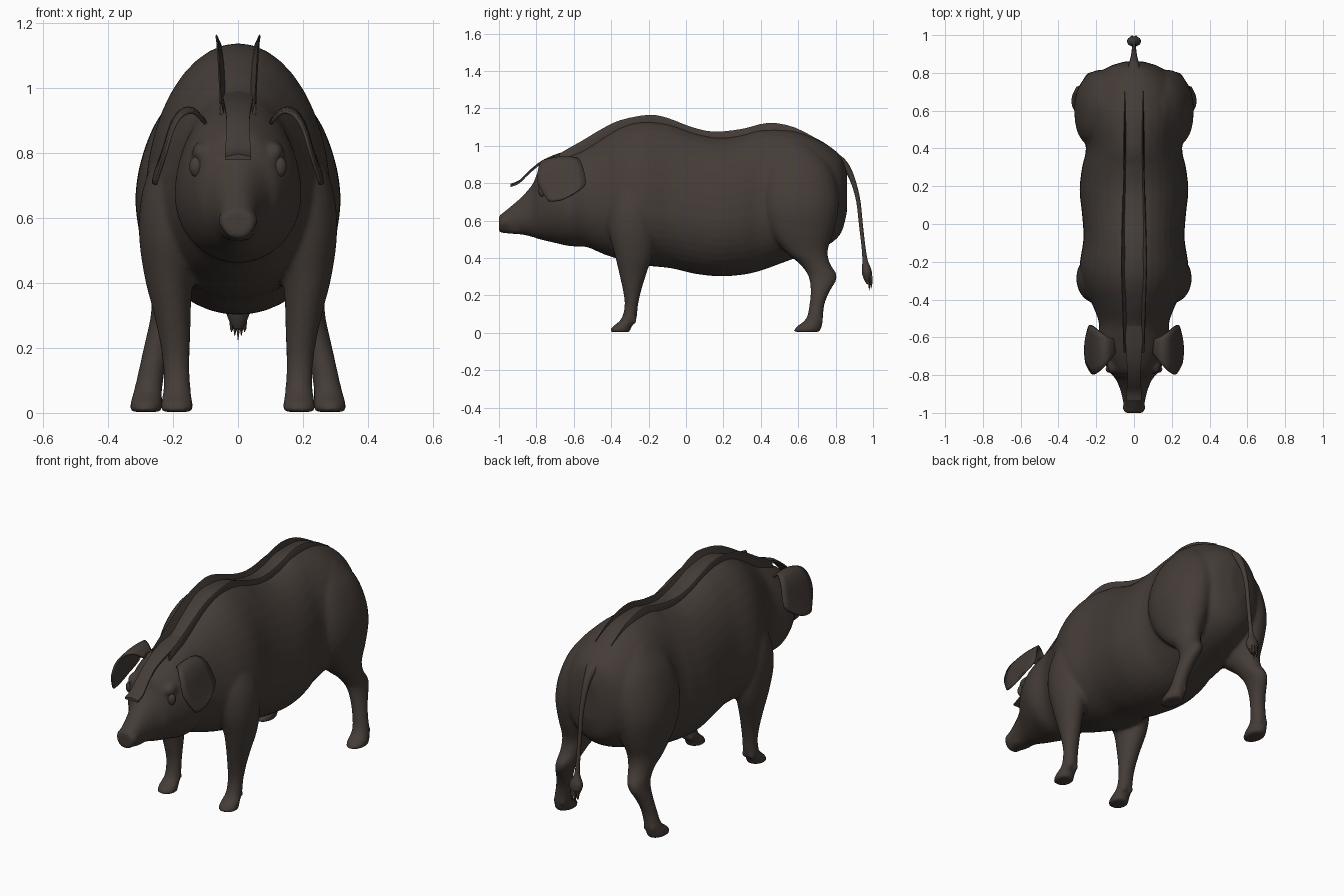
import bpy, bmesh, math
from mathutils import Vector

if "Cube" in bpy.data.objects:
    bpy.data.objects.remove(bpy.data.objects["Cube"])

hide = bpy.data.materials.new("dark_brown_hide")
hide.diffuse_color = (0.058, 0.045, 0.038, 1)
hide.use_nodes = True
hide.node_tree.nodes["Principled BSDF"].inputs["Base Color"].default_value = hide.diffuse_color


def spline(rows, sub):
    """Catmull-Rom interpolation through rows of numbers."""
    out = []
    for i in range(len(rows) - 1):
        a, b = rows[max(i - 1, 0)], rows[i]
        c, d = rows[i + 1], rows[min(i + 2, len(rows) - 1)]
        for k in range(sub):
            t = k / sub
            out.append([0.5 * (2 * q + (r - p) * t + (2 * p - 5 * q + 4 * r - s) * t * t
                               + (3 * q - p - 3 * r + s) * t ** 3)
                        for p, q, r, s in zip(a, b, c, d)])
    out.append(list(rows[-1]))
    return out


def skin(bm, rings, closed=True):
    """Bridge successive rings of points, capping closed tubes."""
    vs = [[bm.verts.new(p) for p in r] for r in rings]
    n = len(vs[0])
    for r, s in zip(vs, vs[1:]):
        for i in range(n if closed else n - 1):
            j = (i + 1) % n
            bm.faces.new((r[i], r[j], s[j], s[i]))
    if closed:
        bm.faces.new(vs[0][::-1])
        bm.faces.new(vs[-1])


def finish(name, bm, angle=50):
    bmesh.ops.recalc_face_normals(bm, faces=bm.faces)
    me = bpy.data.meshes.new(name)
    bm.to_mesh(me)
    bm.free()
    ob = bpy.data.objects.new(name, me)
    bpy.context.collection.objects.link(ob)
    me.materials.append(hide)
    bpy.ops.object.select_all(action='DESELECT')
    ob.select_set(True)
    bpy.context.view_layer.objects.active = ob
    bpy.ops.object.shade_smooth_by_angle(angle=math.radians(angle))
    return ob


def blob(bm, loc, size):
    """Ellipsoid with the given half sizes."""
    r = bmesh.ops.create_uvsphere(bm, u_segments=16, v_segments=10, radius=1)
    for v in r["verts"]:
        v.co = Vector(loc) + Vector(a * b for a, b in zip(v.co, size))


def turn(n):
    return [2 * math.pi * i / n for i in range(n)]


def sq(v, p):
    """Signed power, squares off an ellipse."""
    return math.copysign(abs(v) ** p, v)


# Torso and head: y, half width, bottom, top, height of widest line (fraction)
torso = [(-1.0, .05, .537, .625, .55), (-.95, .056, .53, .665, .5), (-.88, .072, .525, .725, .45),
         (-.82, .098, .512, .795, .45), (-.785, .128, .50, .868, .5), (-.70, .175, .48, .92, .48),
         (-.62, .195, .463, .955, .42), (-.53, .185, .458, .995, .42), (-.44, .215, .42, 1.055, .4),
         (-.33, .265, .385, 1.115, .38), (-.22, .287, .36, 1.138, .36), (-.08, .268, .345, 1.122, .37),
         (.05, .275, .315, 1.075, .4), (.18, .288, .302, 1.05, .4), (.3, .275, .31, 1.065, .4),
         (.40, .255, .332, 1.092, .4), (.56, .275, .39, 1.087, .42), (.68, .255, .43, 1.048, .45),
         (.77, .205, .475, .995, .5), (.83, .14, .535, .94, .5), (.86, .05, .64, .86, .5)]
bm = bmesh.new()
rings = []
for y, w, zb, zt, f in spline(torso, 4):
    zm = zb + (zt - zb) * f
    rings.append([(w * math.cos(a), y, zm + (zt - zm if math.sin(a) > 0 else zm - zb) * math.sin(a))
                  for a in turn(40)])
skin(bm, rings)

# Legs: z, x centre, half width, y front, y back
fore = [(.003, .188, .049, -.41, -.298), (.03, .188, .049, -.395, -.292), (.075, .188, .042, -.346, -.265),
        (.15, .19, .041, -.328, -.256), (.23, .195, .048, -.338, -.238), (.32, .204, .059, -.358, -.21),
        (.42, .212, .076, -.382, -.178), (.55, .205, .1, -.415, -.16), (.68, .175, .12, -.42, -.15),
        (.82, .13, .115, -.39, -.16), (.93, .10, .08, -.34, -.19)]
hind = [(.003, .283, .049, .575, .712), (.03, .282, .049, .588, .725), (.075, .276, .043, .642, .732),
        (.15, .262, .04, .66, .74), (.22, .245, .041, .666, .768), (.28, .228, .044, .66, .803),
        (.32, .217, .05, .645, .802), (.37, .208, .06, .605, .77), (.44, .20, .08, .525, .758),
        (.54, .192, .11, .445, .79), (.66, .182, .134, .405, .815), (.78, .16, .138, .40, .81),
        (.90, .13, .12, .425, .77), (1.0, .08, .09, .48, .69)]
for side in (-1, 1):
    for leg in (fore, hind):
        rings = []
        for z, x, w, y0, y1 in spline(leg, 4):
            ring = []
            for a in turn(28):
                # thigh is squarer in front, rounder behind
                p = .8 if z > .4 and leg is hind and math.sin(a) < 0 else 1
                ring.append((side * (x + w * sq(math.cos(a), p)),
                             (y0 + y1) / 2 + (y1 - y0) / 2 * sq(math.sin(a), p), z))
            rings.append(ring)
        skin(bm, rings)
        # dew claws
        z, x, w, y0, y1 = leg[2]
        for dx in (-.02, .02):
            blob(bm, (side * x + dx, y1 - .012, z - .01), (.015, .014, .02))
    # brow
    blob(bm, (side * .112, -.745, .80), (.03, .05, .035))

# Snout disc and lower jaw
blob(bm, (0, -.972, .592), (.064, .028, .042))
blob(bm, (0, -.90, .55), (.05, .085, .022))

# Fuse everything into one soft skin
body = finish("body", bm)
m = body.modifiers.new("fuse", 'REMESH')
m.mode = 'VOXEL'
m.voxel_size = .0105
m.use_smooth_shade = True
m = body.modifiers.new("soften", 'SMOOTH')
m.factor = .5
m.iterations = 4

# Eyes with lids, and nostrils
for side, tag in ((-1, "left"), (1, "right")):
    bm = bmesh.new()
    blob(bm, (side * .128, -.768, .758), (.022, .02, .032))
    finish(tag + "_eye", bm)
    bm = bmesh.new()
    blob(bm, (side * .024, -.996, .597), (.011, .004, .013))
    finish(tag + "_nostril", bm)

# Drooping ears: x, z, y front, y back
ear = [(.10, .89, -.68, -.61), (.135, .926, -.73, -.60), (.172, .92, -.77, -.575),
       (.200, .88, -.79, -.555), (.219, .82, -.795, -.54), (.237, .765, -.77, -.54),
       (.254, .715, -.735, -.60)]
for side, tag in ((-1, "left"), (1, "right")):
    bm = bmesh.new()
    rows = []
    for i, (x, z, y0, y1) in enumerate(spline(ear, 3)):
        rows.append([(side * (x + .006 * math.sin(math.pi * t / 6)), y0 + (y1 - y0) * t / 6,
                      z + .014 * math.sin(math.pi * t / 6) * (1 - i / 9)
                      + .04 * (t / 6 - .3) * i / 18) for t in range(7)])
    skin(bm, rows, closed=False)
    ob = finish(tag + "_ear", bm)
    m = ob.modifiers.new("thickness", 'SOLIDIFY')
    m.thickness = .01
    m.offset = 0

# Mane: y and top height of the bristle line
mane = [(-.68, .955), (-.63, .985), (-.55, 1.03), (-.45, 1.09), (-.35, 1.137), (-.2, 1.165), (-.1, 1.149),
        (.03, 1.1), (.15, 1.075), (.3, 1.09), (.44, 1.122), (.58, 1.098), (.73, 1.02)]
for side, tag in ((-1, "left"), (1, "right")):
    bm = bmesh.new()
    rows = []
    for y, z in spline(mane, 3):
        lean = .018 * max(0, 1 - abs(y + .2) / .6)
        top = .048 + lean
        end = min(1, (.74 - y) / .15)
        rows.append([(side * x, y, h) for x, h in
                     ((.038, z - .06), (top, z), (top + .004 * end, z - .006), (.038 + .018 * end, z - .06))])
    skin(bm, rows)
    finish(tag + "_mane_ridge", bm)

# Forelock flap over the brow: y, z, half width
lock = [(-.938, .793, .04), (-.89, .813, .04), (-.84, .862, .036), (-.77, .917, .036),
        (-.68, .956, .042), (-.60, .975, .046), (-.52, .99, .046)]
bm = bmesh.new()
skin(bm, [[(-w, y, z - .004), (0, y, z + .004), (w, y, z - .004), (w, y, z - .014), (-w, y, z - .014)]
          for y, z, w in spline(lock, 3)])
finish("forelock", bm)

# Tail with a flared tuft: y, z, half width, half depth
tail = [(.77, .955, .04, .025), (.83, .918, .032, .022), (.87, .865, .021, .018), (.90, .79, .015, .014),
        (.922, .70, .012, .012), (.935, .58, .011, .011), (.95, .45, .011, .011), (.958, .38, .014, .016),
        (.966, .33, .038, .028), (.972, .29, .03, .022), (.98, .262, .016, .014)]
bm = bmesh.new()
pts = spline(tail, 3)
rings = []
for i, (y, z, w, d) in enumerate(pts):
    p, q = pts[max(i - 1, 0)], pts[min(i + 1, len(pts) - 1)]
    t = Vector((0, q[0] - p[0], q[1] - p[1])).normalized()
    n = t.cross(Vector((1, 0, 0)))
    rings.append([Vector((w * math.cos(a), y, z)) + n * d * math.sin(a) for a in turn(10)])
skin(bm, rings)
# hair points under the tuft
for k in range(-2, 3):
    y = .98 + .01 * (k % 2)
    r = [[(k * .01 + s * math.cos(a), y + s * math.sin(a), z) for a in turn(5)]
         for s, z in ((.009, .30), (.006, .26), (.001, .225 + .012 * abs(k)))]
    skin(bm, r)
finish("tail", bm)
